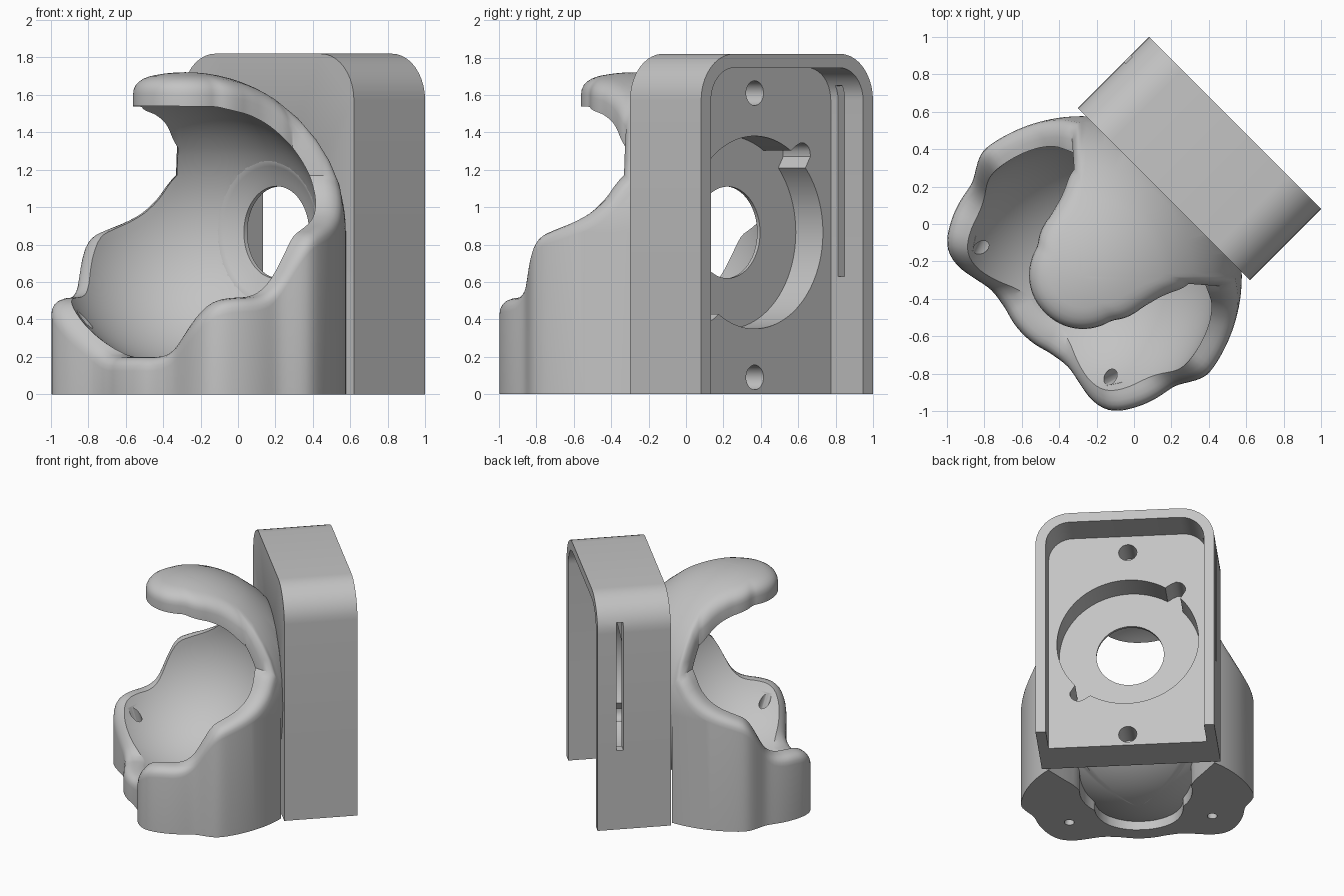
import bpy, bmesh, math
from mathutils import Vector

old = bpy.data.objects.get("Cube")
if old:
    bpy.data.objects.remove(old)

CUP = Vector((0, -0.396, 0.865))  # centre of the ball-shaped cup
R_OUT, R_IN = 0.856, 0.73
FRONT, FLOOR, PLATE, BACK = 0.226, 0.315, 0.52, 0.764  # depths in the mounting box
N = 65                            # rim steps on each side

grey = bpy.data.materials.new("light_grey")
grey.use_nodes = True
grey.diffuse_color = (0.55, 0.55, 0.55, 1)
grey.node_tree.nodes["Principled BSDF"].inputs["Base Color"].default_value = (0.55, 0.55, 0.55, 1)


def weld(bm):
    bmesh.ops.remove_doubles(bm, verts=bm.verts[:], dist=0.0002)


def finish(name, bm):
    """Weld, shade with sharp creases and turn the part to its corner direction."""
    weld(bm)
    bmesh.ops.recalc_face_normals(bm, faces=bm.faces[:])
    for face in bm.faces:
        face.smooth = True
    for edge in bm.edges:
        edge.smooth = edge.calc_face_angle(0) < math.radians(35)
    mesh = bpy.data.meshes.new(name)
    bm.to_mesh(mesh)
    bm.free()
    mesh.materials.append(grey)
    obj = bpy.data.objects.new(name, mesh)
    obj.rotation_euler.z = math.radians(-45)
    bpy.context.collection.objects.link(obj)


def grid(bm, rows, closed=False, skip=()):
    """Quads between neighbouring rows of points."""
    rows = [[bm.verts.new(p) for p in row] for row in rows]
    for p, q in zip(rows, rows[1:]):
        for i in range(len(p) if closed else len(p) - 1):
            j = (i + 1) % len(p)
            if i not in skip:
                bm.faces.new((p[i], p[j], q[j], q[i]))


def ring_edges(bm, loop):
    verts = [bm.verts.new(p) for p in loop]
    return [bm.edges.new((v, verts[i - 1])) for i, v in enumerate(verts)]


def sheet(bm, *loops):
    """Flat face bounded by the first loop, with the others as holes."""
    edges = [e for loop in loops for e in ring_edges(bm, loop)]
    bmesh.ops.triangle_fill(bm, use_beauty=True, edges=edges)


def at(y, pts):
    return [(x, y, z) for x, z in pts]


def circle(radius, cz, n=64):
    return [(radius * math.cos(math.tau * i / n), cz + radius * math.sin(math.tau * i / n))
            for i in range(n)]


def arch(half, top, radius):
    """Upright outline from left foot to right foot with rounded top corners."""
    left = [(-half, 0), (-half, 0.63)]
    left += [(-half + radius - radius * math.cos(t), top - radius + radius * math.sin(t))
             for t in [math.radians(9 * k) for k in range(11)]]
    return left + [(-x, z) for x, z in reversed(left)]


def bore_outline():
    """Large bore with a round wire notch on two opposite sides."""
    pts, dist, small = [], math.hypot(0.356, 0.415), 0.065
    aim = math.atan2(0.415, -0.356)
    for i in range(180):
        t, r = math.radians(2 * i), 0.515
        off = abs((t - aim + math.pi / 2) % math.pi - math.pi / 2)
        if dist * math.sin(off) < small:
            r = dist * math.cos(off) + math.sqrt(small ** 2 - (dist * math.sin(off)) ** 2)
        pts.append((r * math.cos(t), CUP.z + r * math.sin(t)))
    return pts


# Mounting box: front plate, bore and screw holes
bm = bmesh.new()
outer, inner, bore = arch(0.65, 1.82, 0.25), arch(0.575, 1.745, 0.175), bore_outline()
screws = [circle(0.066, z, 32) for z in (0.09, 1.61)]
flare_y = [FRONT + 0.065 * i / 4 for i in range(5)]
hole = [at(y, circle(math.sqrt(R_IN ** 2 - (y - CUP.y) ** 2), CUP.z)) for y in flare_y]
hole.append(at(FLOOR, circle(0.245, CUP.z)))
sheet(bm, at(FRONT, outer), hole[0])
grid(bm, hole, closed=True)
sheet(bm, at(FLOOR, bore), hole[-1])
for loop in [bore] + screws:
    grid(bm, [at(FLOOR, loop), at(PLATE, loop)], closed=True)
for loop in screws:
    sheet(bm, at(FLOOR, loop))
sheet(bm, at(PLATE, inner), at(PLATE, bore), *[at(PLATE, s) for s in screws])
grid(bm, [at(FRONT, outer), at(PLATE, outer)], closed=True)

# Box rim walls with a slot through the left one
slot = (0.575, 0.625)
for y0, y1 in ((PLATE, slot[0]), slot, (slot[1], BACK)):
    cut = (y0, y1) == slot
    grid(bm, [at(y0, outer), at(y1, outer)], skip=range(1, 4) if cut else ())
    grid(bm, [at(y0, inner), at(y1, inner)], skip=range(1, 5) if cut else ())
    for foot in (0, -1):
        grid(bm, [at(y0, (outer[foot], inner[foot])), at(y1, (outer[foot], inner[foot]))])
for y in slot:
    sheet(bm, at(y, outer[1:5] + inner[5:0:-1]))
for o, i in ((1, 1), (4, 5)):
    grid(bm, [at(y, (outer[o], inner[i])) for y in slot])
sheet(bm, at(BACK, outer + inner[::-1]))
finish("mounting_box", bm)


def lookup(table, a):
    a = abs(a)
    for (a0, v0), (a1, v1) in zip(table, table[1:]):
        if a <= a1:
            return v0 + (v1 - v0) * (a - a0) / (a1 - a0)
    return table[-1][1]


def soft(table, a):
    """Table value with its corners averaged out."""
    return sum(lookup(table, a + d) for d in (-4, -2, 0, 2, 4)) / 5


def polar(a, r, z):
    """Point at angle a from the cup's front."""
    t = math.radians(a)
    return (r * math.sin(t), CUP.y - r * math.cos(t), z)


def ball(a, e, rho):
    return polar(a, rho * math.cos(e), CUP.z + rho * math.sin(e))


def half(d, radius=R_OUT):
    return math.sqrt(max(radius ** 2 - d ** 2, 0))


def spread(a, b, n):
    return [a + (b - a) * i / n for i in range(n + 1)]


def fillet(start, a, c, b, angle, lean):
    """Rim section as (angle, elevation, distance), from the cavity to the outside."""
    pts = [(angle, *start)]
    for t in spread(0, 1, 5):
        r, z = ((1 - t) ** 2 * p + 2 * t * (1 - t) * q + t * t * s for p, q, s in zip(a, c, b))
        pts.append((angle + lean * t, r, z))
    return [(g, math.atan2(z - CUP.z, r), math.hypot(r, z - CUP.z)) for g, r, z in pts]


# Cup tables by angle: base outline, rim height, hood reach and underside cutout
outline = [(0, .44), (22, .44), (34, .47), (41, .52), (48, .64), (53, .71), (59, .745),
           (66, .755), (73, .763), (86, .765), (89, .78), (93, .84), (96, R_OUT), (140, R_OUT)]
rim = [(0, .2), (24, .2), (34, .22), (41, .27), (48, .37), (54, .46), (59, .5), (66, .515),
       (78, .52), (84, .56), (89, .65), (92, .77), (95, .84), (101, .87), (113, .93),
       (121, 1.0), (127, 1.1), (131, 1.2)]
hood = [(0, .275), (80, .285), (91, .32), (110, .37), (122, .44), (128, .53), (131, .6)]
cutout = [(0, .314), (47, .328), (89, .32), (126, .5), (131, .6), (135, R_OUT)]

low, high = [], []
for k in range(-N, N + 1):
    a = 131 * k / N
    lean = math.copysign(4 * min(max((abs(a) - 105) / 20, 0), 1), a)
    z, r = soft(rim, a), soft(hood, a)
    edge = min(soft(outline, a + lean), half(max(z - 0.075 - CUP.z, 0)))
    start = half(z - CUP.z, R_IN)
    low.append(fillet((start, z), (max(edge - 0.09, start + 0.005), z), (edge, z),
                      (edge, z - 0.075), a, lean))
    top = CUP.z + half(r)
    high.append(fillet((r, CUP.z + half(r, R_IN)), (r, top - 0.07), (r, top),
                       (r - 0.09, CUP.z + half(r - 0.09)), a, lean))


def gap(side):
    """Sections along the upright edge joining the rim to the hood."""
    return [[tuple(u + (v - u) * t for u, v in zip(p, q)) for p, q in zip(low[side], high[side])]
            for t in (0.25, 0.5, 0.75)]


# Rounded edge all around the cup's mouth
bm = bmesh.new()
mouth = low + gap(-1) + high[::-1] + gap(0)[::-1] + low[:1]
grid(bm, [[ball(*p) for p in section] for section in mouth])

# Cavity and outer skin: bowl, hood and the closed back
UP = math.pi / 2
grid(bm, [[ball(s[0][0], e, R_IN) for e in spread(s[0][1], -UP, 24)] for s in low])
for i, rho, steps in ((0, R_IN, 24), (-1, R_OUT, 6)):
    grid(bm, [[ball(s[i][0], e, rho) for e in spread(s[i][1], UP, 8)] for s in high])
    rise = spread(-UP if i == 0 else 0, low[-1][i][1], steps) + [s[i][1] for s in gap(-1)]
    rise += spread(high[-1][i][1], UP, 8)
    first = low[-1][i][0]
    grid(bm, [[ball(a, e, rho) for e in rise] for a in spread(first, 360 - first, 48)])

# Upright outer walls down to the flat base
feet = []
rows = []
for s in low:
    a, e, rho = s[-1]
    r, z = rho * math.cos(e), CUP.z + rho * math.sin(e)
    above = [(half(h - CUP.z), h) for h in spread(z, CUP.z, 6)] if z > CUP.z else [(r, z)] * 7
    foot_r = above[-1][0]
    rows.append([polar(a, *p) for p in above] + [polar(a, foot_r, 0)])
    feet.append(rows[-1][-1])
grid(bm, rows)

# Underside: cutout walls and the ball's belly showing between the lobes
ridge = [(a, lookup(cutout, a)) for a in spread(-135, 135, 108)]
grid(bm, [[polar(a, r, 0), polar(a, r, CUP.z - half(r))] for a, r in ridge])
belly = ridge + [(a, R_OUT) for a in spread(135, 225, 30)]
grid(bm, [[ball(a, e, R_OUT) for e in spread(-math.acos(min(r / R_OUT, 1)), -UP, 10)]
          for a, r in belly])

# Drain holes from the cavity through each lobe
drains = []
for s in (-1, 1):
    axis = Vector((s * -0.032, -0.11, 0.41)).normalized()
    middle = Vector((s * 0.488, -0.67, 0.41))
    u = axis.orthogonal().normalized()
    v = axis.cross(u)
    lower, upper = [], []
    for i in range(24):
        t = math.tau * i / 24
        p = middle + 0.036 * (u * math.cos(t) + v * math.sin(t))
        b = axis.dot(p - CUP)
        upper.append(p - axis * (b + math.sqrt(b * b - (p - CUP).length_squared + R_IN ** 2)))
        lower.append(p - axis * (p.z / axis.z))
    drains.append((middle, lower, upper))
sheet(bm, feet + [polar(a, r, 0) for a, r in ridge[-2:0:-1]], *[d[1] for d in drains])
weld(bm)
for middle, lower, upper in drains:
    on_ball = [f for f in bm.faces if (f.calc_center_median() - middle).length < 0.085
               and abs((f.calc_center_median() - CUP).length - R_IN) < 0.004]
    bmesh.ops.delete(bm, geom=on_ball, context="FACES")
    border = [e for e in bm.edges if e.is_boundary
              and all((w.co - middle).length < 0.16 and abs((w.co - CUP).length - R_IN) < 0.004
                      for w in e.verts)]
    bmesh.ops.triangle_fill(bm, use_beauty=True, edges=border + ring_edges(bm, upper),
                            normal=(CUP - middle).normalized())
    grid(bm, [lower, upper], closed=True)

# Trim the cup where it sinks into the box
weld(bm)
bmesh.ops.bisect_plane(bm, geom=bm.verts[:] + bm.edges[:] + bm.faces[:], dist=0.0001,
                       plane_co=(0, FRONT + 0.002, 0), plane_no=(0, 1, 0), clear_outer=True)
finish("cup", bm)
